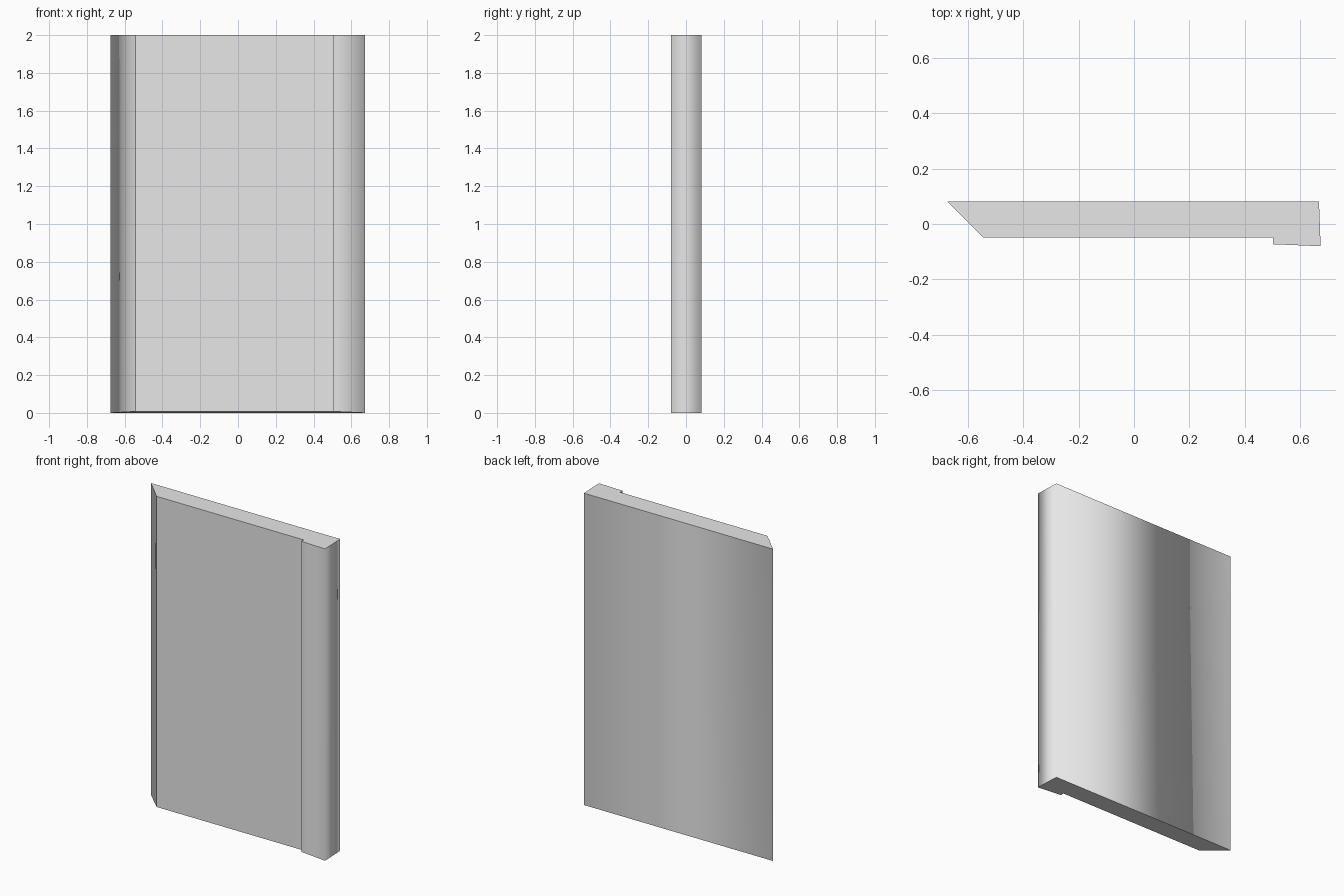
import bpy, bmesh

cube = bpy.data.objects.get("Cube")
if cube:
    bpy.data.objects.remove(cube, do_unlink=True)

HEIGHT = 2.0
# Plan outline: x, y, height of the bottom corner, whether the upright edge is crisp
OUTLINE = [
    (-0.675, 0.082, 0.0, False),   # back tip of the slanted end
    (-0.543, -0.049, 0.008, True),  # slanted end meets front panel
    (0.502, -0.049, 0.008, True),   # foot of the raised strip
    (0.502, -0.073, 0.008, True),   # strip front
    (0.673, -0.080, 0.0, False),   # strip outer corner
    (0.667, 0.082, 0.0, False),    # back outer corner
]

# Single flat colour
stone = bpy.data.materials.new("light_grey")
stone.use_nodes = True
stone.diffuse_color = (0.8, 0.8, 0.8, 1)
stone.node_tree.nodes["Principled BSDF"].inputs["Base Color"].default_value = (0.8, 0.8, 0.8, 1)

# Upright slab with a slanted end and a raised edge strip
bm = bmesh.new()
low = [bm.verts.new((x, y, z)) for x, y, z, _ in OUTLINE]
high = [bm.verts.new((x, y, HEIGHT)) for x, y, _, _ in OUTLINE]
bm.faces.new(high)
bm.faces.new(list(reversed(low)))
count = len(OUTLINE)
for i in range(count):
    j = (i + 1) % count
    bm.faces.new((low[i], low[j], high[j], high[i]))
bmesh.ops.recalc_face_normals(bm, faces=bm.faces)

# Rounded shading on the outer uprights, crisp edges elsewhere
for face in bm.faces:
    face.smooth = True
for edge in bm.edges:
    edge.smooth = False
for a, b, (_, _, _, crisp) in zip(low, high, OUTLINE):
    bm.edges.get((a, b)).smooth = not crisp

mesh = bpy.data.meshes.new("wall_panel")
bm.to_mesh(mesh)
bm.free()
mesh.materials.append(stone)
panel = bpy.data.objects.new("wall_panel", mesh)
bpy.context.collection.objects.link(panel)
